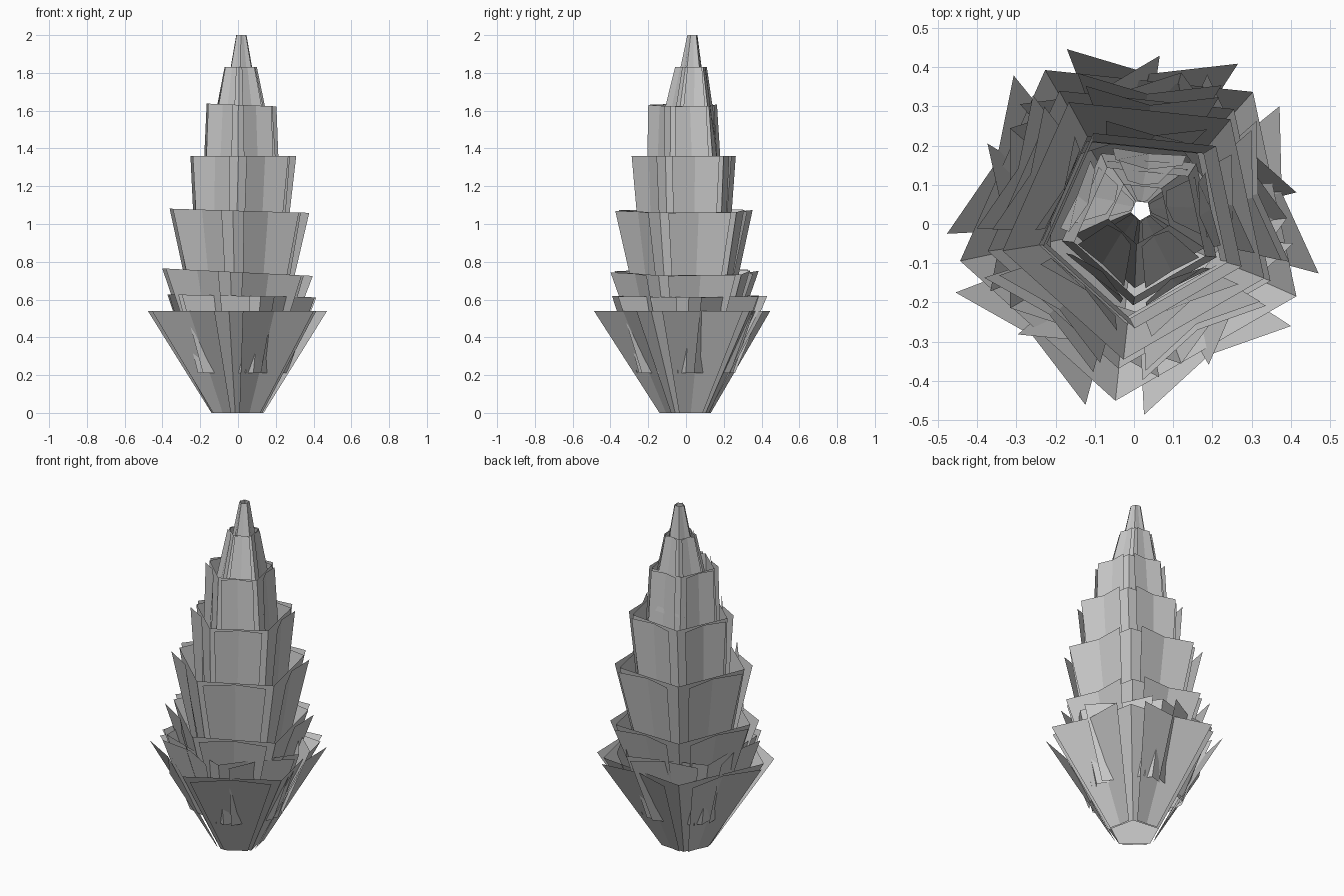
import bpy, math

if "Cube" in bpy.data.objects:
    bpy.data.objects.remove(bpy.data.objects["Cube"])

# Each tier: name, z bottom, z top, r bottom, r top, mid angle of first leaf, centre bottom, centre top, top slope in x
TIERS = [
    ("base",   0.00, 0.54, 0.145, 0.488, 12, (0.0, 0.0),   (0.0, 0.0),     0.0),
    ("bract",  0.21, 0.62, 0.27, 0.42,   36, (0.0, 0.0),   (0.0, 0.015),  -0.02),
    ("lower",  0.30, 0.745, 0.25, 0.41,  12, (0.0, 0.0),   (0.0, 0.01),   -0.05),
    ("middle", 0.55, 1.07, 0.265, 0.38,  12, (0.01, 0.0),  (0.01, 0.005), -0.03),
    ("upper",  0.85, 1.36, 0.25, 0.288,  12, (0.015, 0.0), (0.03, 0.0),    0.0),
    ("crown",  1.15, 1.63, 0.215, 0.19,  12, (0.02, 0.0),  (0.02, -0.01), -0.04),
    ("bud",    1.40, 1.83, 0.18, 0.088,  12, (0.02, 0.01), (0.015, 0.03),  0.0),
    ("tip",    1.58, 2.00, 0.105, 0.028, 12, (0.02, 0.02), (0.018, 0.035), 0.0),
]
SIDES, SPREAD = 5, 27


def sheet(name, polar, tier, closed):
    """Loft a polar outline (angle, bottom scale, top scale) from the tier's bottom to its top."""
    _, z0, z1, r0, r1, _, c0, c1, slope = tier
    verts, n = [], len(polar)
    for level, (z, r, c, s) in enumerate(((z0, r0, c0, 0), (z1, r1, c1, slope))):
        for p in polar:
            a, d = math.radians(p[0]), r * p[1 + level]
            verts.append((d * math.cos(a) + c[0], d * math.sin(a) + c[1], z + s * d * math.cos(a)))
    faces = [(k, (k + 1) % n, n + (k + 1) % n, n + k) for k in range(n if closed else n - 1)]
    mesh = bpy.data.meshes.new(name)
    mesh.from_pydata(verts, [], faces)
    bpy.context.collection.objects.link(bpy.data.objects.new(name, mesh))


for tier in TIERS:
    name, rot = tier[0], tier[5]
    # Inner five-sided shell, its corners in the gaps between the leaves
    sheet(f"{name}_shell", [(rot + 36 + 72 * k, 0.97, 0.93) for k in range(SIDES)], tier, True)
    # Fluted leaves with both corners curling outward
    for k in range(SIDES):
        m = rot + 72 * k
        outline = [(m - SPREAD, 0.97, 1.0), (m, 0.84, 0.79), (m + SPREAD, 0.97, 0.98)]
        sheet(f"{name}_leaf_{k + 1}", outline, tier, False)
